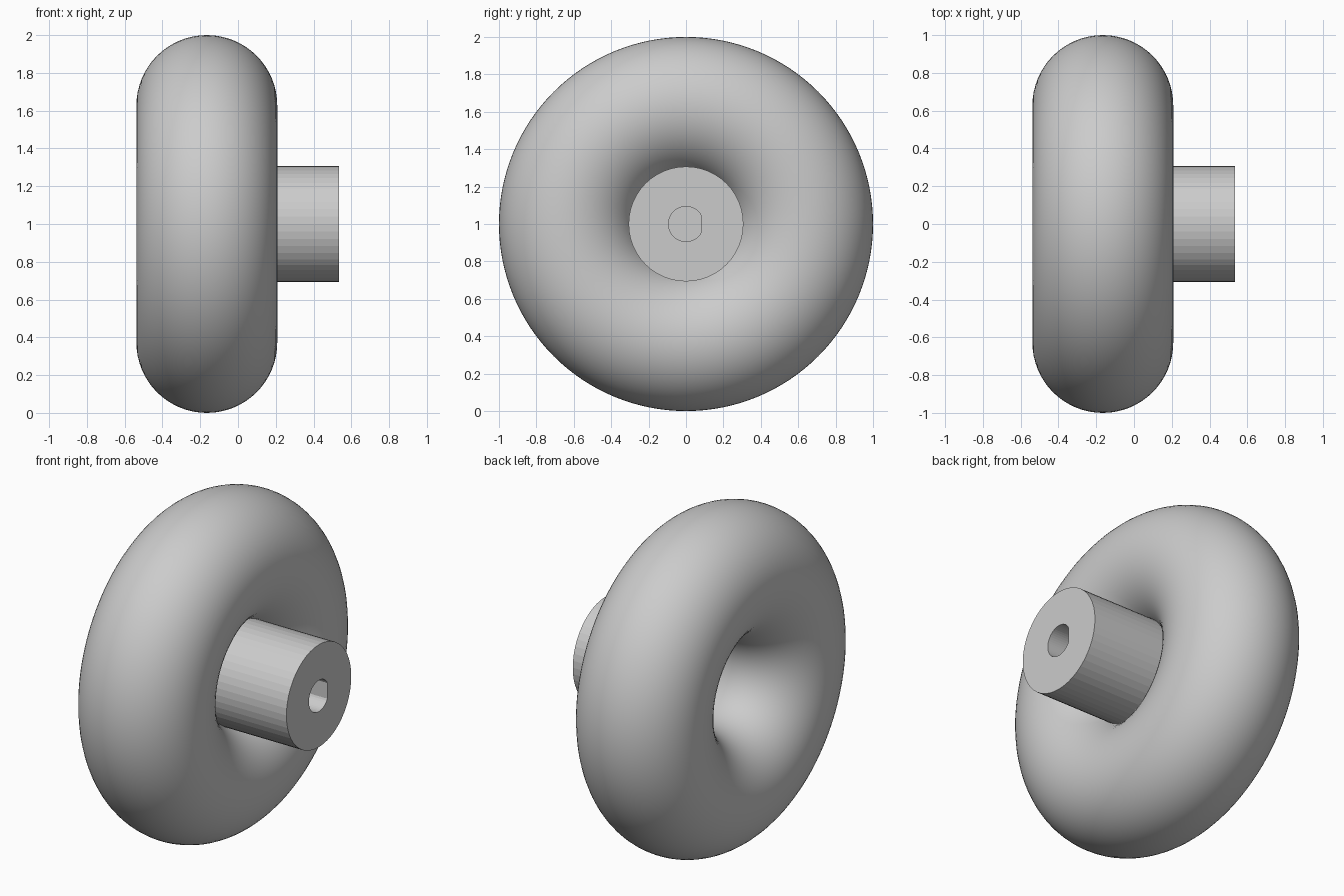
import bpy, bmesh
from math import pi, sin, cos

cube = bpy.data.objects.get("Cube")
if cube:
    bpy.data.objects.remove(cube, do_unlink=True)

# One plain grey for the whole knob
grey = bpy.data.materials.new("plain_grey")
grey.use_nodes = True
colour = (0.6, 0.6, 0.6, 1)
grey.diffuse_color = colour
grey.node_tree.nodes["Principled BSDF"].inputs["Base Color"].default_value = colour

AXIS_Z = 1.0

# Ring-shaped grip, its axis along x
bpy.ops.mesh.primitive_torus_add(
    major_segments=128, minor_segments=64, major_radius=0.627, minor_radius=0.373,
    location=(-0.165, 0, AXIS_Z), rotation=(0, pi / 2, 0))
grip = bpy.context.object
grip.name = "grip_ring"
grip.data.materials.append(grey)
bpy.ops.object.shade_smooth()

# Hub with a blind D-shaped shaft socket
SIDES = 48
HUB_R, BORE_R, FLAT_Y = 0.307, 0.094, 0.08
BACK, FRONT, BORE_END = 0.0, 0.536, 0.08

bm = bmesh.new()


def ring(x, radius, flat=1.0):
    """Circle of points around the x axis, cut off at y = flat."""
    angles = [2 * pi * i / SIDES for i in range(SIDES)]
    return [bm.verts.new((x, min(radius * cos(a), flat), radius * sin(a)))
            for a in angles]


rings = [ring(BACK, HUB_R), ring(FRONT, HUB_R),
         ring(FRONT, BORE_R, FLAT_Y), ring(BORE_END, BORE_R, FLAT_Y)]
for a, b in zip(rings, rings[1:]):
    for i in range(SIDES):
        j = (i + 1) % SIDES
        bm.faces.new((a[i], a[j], b[j], b[i]))
bm.faces.new(rings[0])
bm.faces.new(rings[-1])
bmesh.ops.recalc_face_normals(bm, faces=bm.faces)

mesh = bpy.data.meshes.new("hub")
bm.to_mesh(mesh)
bm.free()
mesh.materials.append(grey)
hub = bpy.data.objects.new("hub", mesh)
hub.location.z = AXIS_Z
bpy.context.collection.objects.link(hub)
